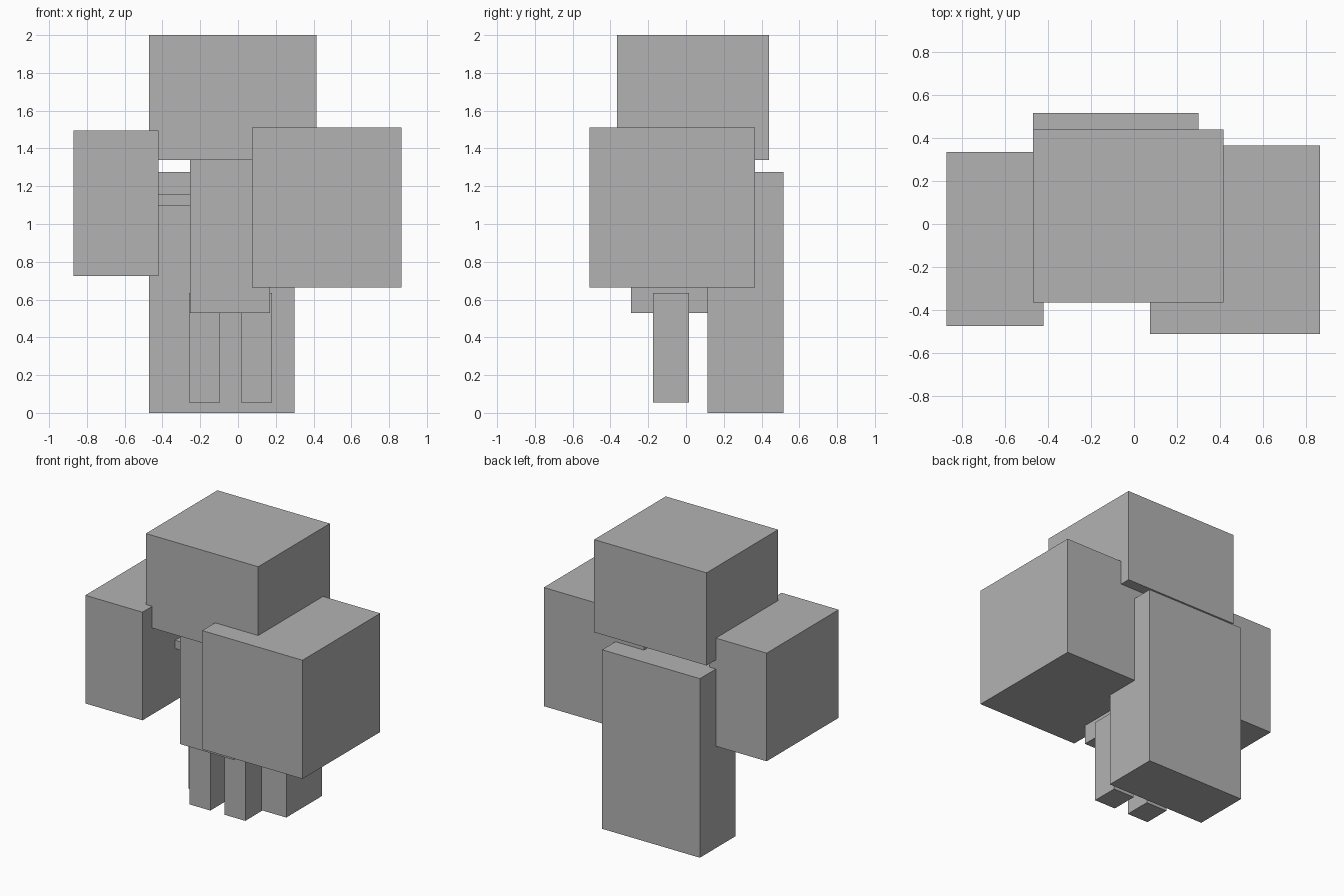
import bpy
from mathutils import Vector

# Remove the default cube
default = bpy.data.objects.get("Cube")
if default:
    bpy.data.objects.remove(default, do_unlink=True)

# Single plain colour
grey = bpy.data.materials.new("plain_grey")
grey.use_nodes = True
colour = (0.45, 0.45, 0.45, 1.0)
grey.diffuse_color = colour
grey.node_tree.nodes["Principled BSDF"].inputs["Base Color"].default_value = colour


def box(name, x, y, z):
    """Box from its (min, max) extent on each axis."""
    low, high = (Vector(corner) for corner in zip(x, y, z))
    bpy.ops.mesh.primitive_cube_add(size=1, location=(low + high) / 2)
    obj = bpy.context.object
    obj.name = name
    for v in obj.data.vertices:
        v.co = v.co * (high - low)
    obj.data.materials.append(grey)
    return obj


# Head and torso
box("head", (-0.47, 0.415), (-0.365, 0.44), (1.34, 2.0))
box("torso", (-0.255, 0.17), (-0.29, 0.13), (0.53, 1.36))

# Slab hanging behind the body
box("back_slab", (-0.47, 0.30), (0.115, 0.515), (0.0, 1.275))

# Large blocks on either side
box("right_block", (-0.87, -0.42), (-0.475, 0.335), (0.725, 1.495))
box("left_block", (0.075, 0.865), (-0.51, 0.365), (0.665, 1.51))

# Legs and thin arms, mirrored about the torso's centre
centre = -0.04
for side, sign in (("right", -1), ("left", 1)):
    leg_x = sorted(centre + sign * d for d in (0.055, 0.22))
    box(side + "_leg", leg_x, (-0.175, 0.015), (0.055, 0.635))
    arm_x = sorted(centre + sign * d for d in (0.19, 0.5))
    box(side + "_arm", arm_x, (-0.107, -0.05), (1.095, 1.155))
